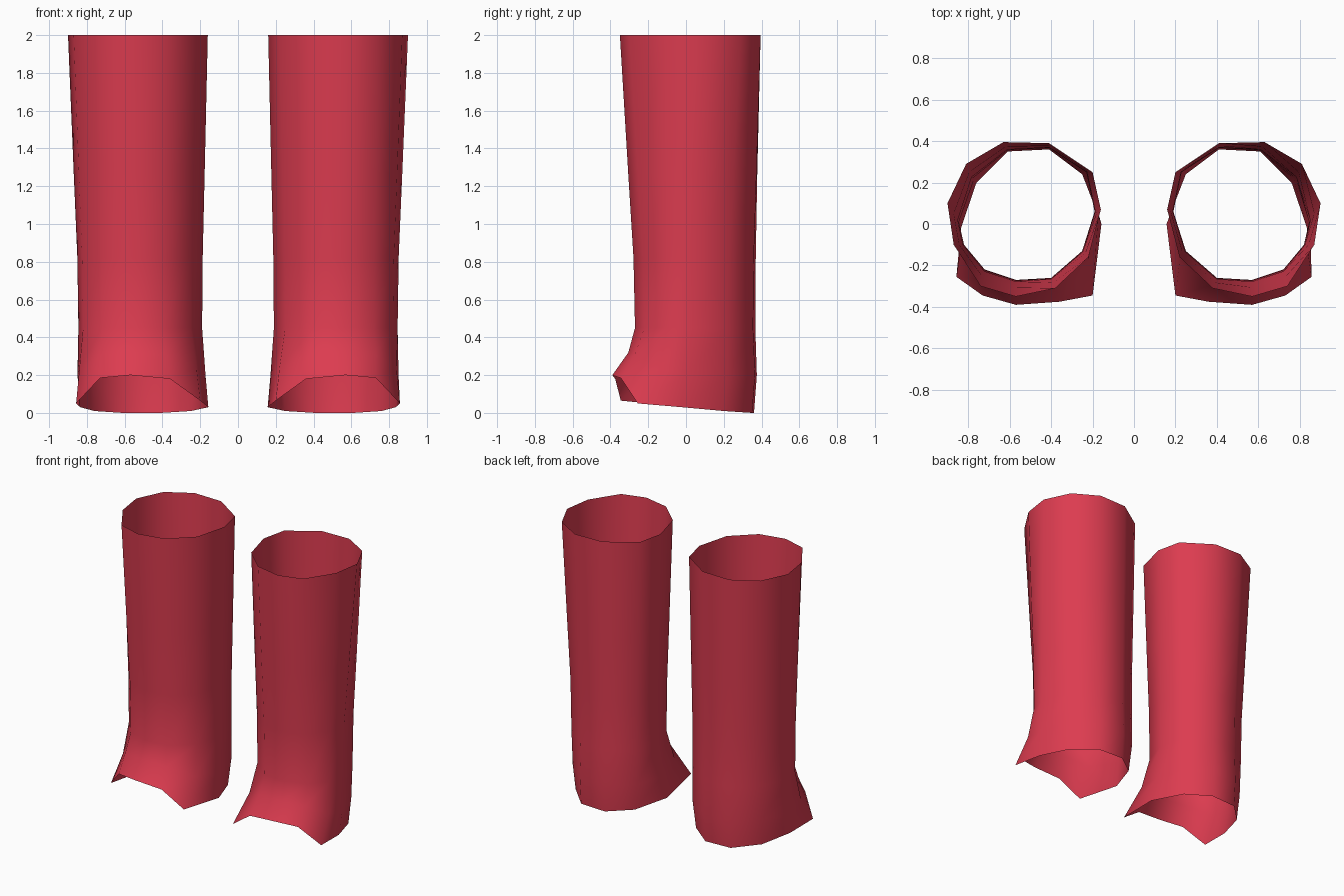
import bpy
import bmesh

if "Cube" in bpy.data.objects:
    bpy.data.objects.remove(bpy.data.objects["Cube"])

red = bpy.data.materials.new("warm_red")
red.diffuse_color = (0.72, 0.045, 0.08, 1)
red.use_nodes = True
red.node_tree.nodes["Principled BSDF"].inputs["Base Color"].default_value = red.diffuse_color

# Eleven-sided rings, counter-clockwise from the front centre
TOP = [(.57, -.35), (.74, -.30), (.87, -.10), (.90, .10), (.81, .29), (.63, .395),
       (.41, .39), (.20, .25), (.16, .07), (.22, -.16), (.38, -.31)]
ANKLE = [(.57, -.27), (.72, -.22), (.82, -.10), (.845, .01), (.78, .22), (.61, .355),
         (.41, .367), (.23, .25), (.19, .06), (.25, -.13), (.40, -.26)]
# Flare above the foot and the cut lower hem
FLARE = [(.57, -.305, .32), (.73, -.27, .31), (.84, -.14, .23), (.85, .0, .20),
         (.77, .22, .20), (.61, .365, .20), (.41, .375, .20), (.23, .25, .20),
         (.172, .04, .20), (.22, -.18, .24), (.38, -.295, .31)]
HEM = [(.57, -.39, .20), (.73, -.345, .185), (.857, -.255, .05), (.835, -.02, .03),
       (.76, .20, .01), (.61, .35, 0), (.41, .36, 0), (.25, .24, .01),
       (.157, .0, .03), (.20, -.345, .065), (.36, -.375, .18)]


def shaft_ring(z, t):
    """Ring blended between the wide top and the narrow ankle."""
    return [(a[0] + (b[0] - a[0]) * t, a[1] + (b[1] - a[1]) * t, z)
            for a, b in zip(TOP, ANKLE)]


def make_boot(name, side):
    rings = [HEM, FLARE, shaft_ring(.45, 1), shaft_ring(.82, .9),
             shaft_ring(1.27, .55), shaft_ring(2, 0)]
    bm = bmesh.new()
    loops = [[bm.verts.new((side * x, y, z)) for x, y, z in r] for r in rings]
    n = len(TOP)
    for low, high in zip(loops, loops[1:]):
        for i in range(n):
            j = (i + 1) % n
            quad = [low[i], low[j], high[j], high[i]]
            bm.faces.new(quad if side > 0 else quad[::-1]).smooth = True
    mesh = bpy.data.meshes.new(name)
    bm.to_mesh(mesh)
    bm.free()
    mesh.materials.append(red)
    obj = bpy.data.objects.new(name, mesh)
    bpy.context.collection.objects.link(obj)


# Mirrored pair of open tubes
make_boot("right_boot_shaft", 1)
make_boot("left_boot_shaft", -1)
